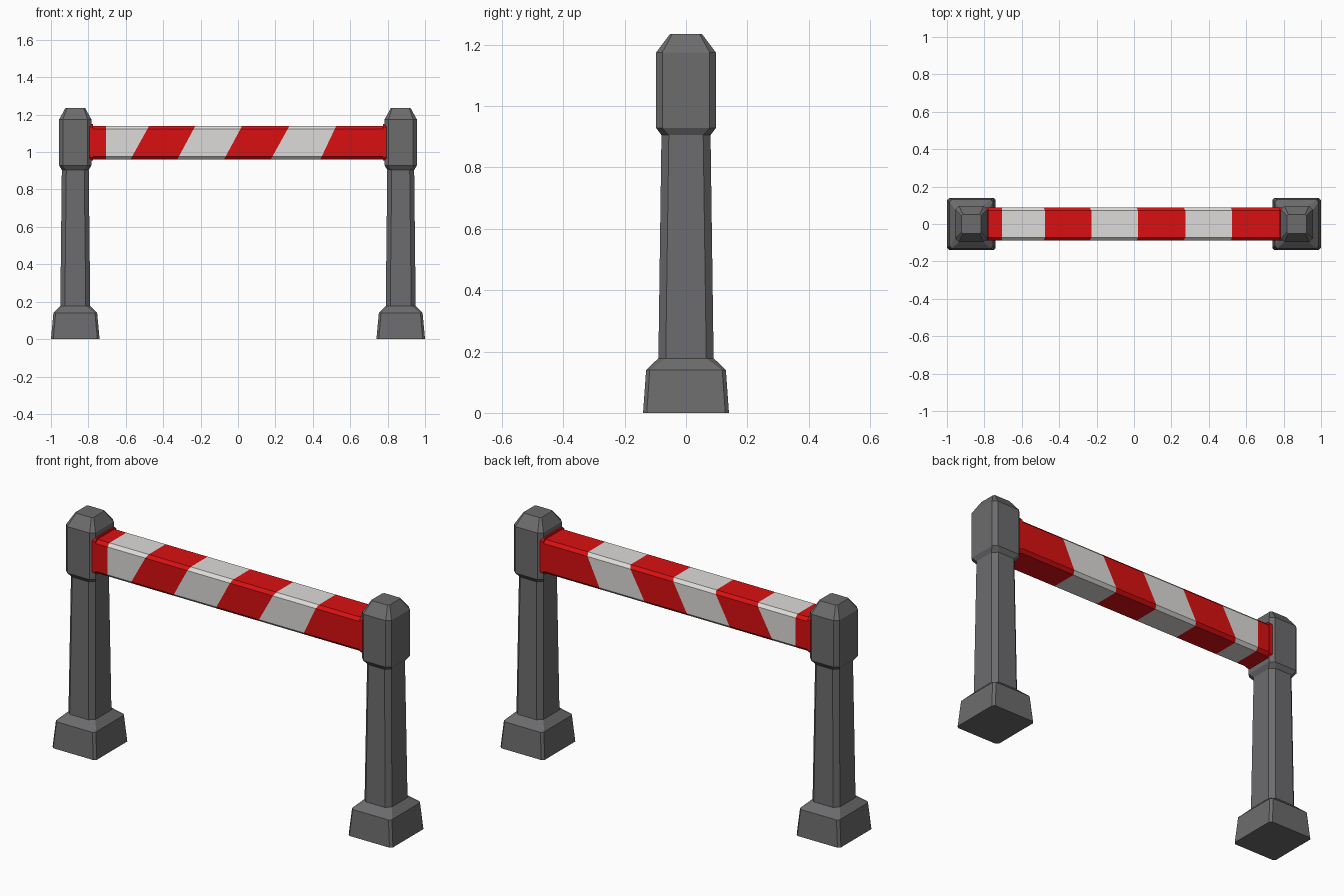
import bpy, bmesh

if "Cube" in bpy.data.objects:
    bpy.data.objects.remove(bpy.data.objects["Cube"])


def material(name, color):
    m = bpy.data.materials.new(name)
    m.diffuse_color = (*color, 1)
    m.use_nodes = True
    m.node_tree.nodes["Principled BSDF"].inputs["Base Color"].default_value = m.diffuse_color
    return m


GREY = material("dark_grey", (0.15, 0.15, 0.155))
RED = material("red", (0.70, 0.005, 0.006))
WHITE = material("off_white", (0.72, 0.71, 0.69))


def octagon(a, b, c):
    """Rectangle of half sizes a, b with corners cut by c."""
    return [(a, -b + c), (a, b - c), (a - c, b), (-a + c, b),
            (-a, b - c), (-a, -b + c), (-a + c, -b), (a - c, -b)]


def loft(name, rings, mats, band_mats=None):
    """Skin a list of 3D rings, one material index per band, caps included."""
    bm = bmesh.new()
    loops = [[bm.verts.new(p) for p in ring] for ring in rings]
    n = len(loops[0])
    band_mats = band_mats or [0] * (len(loops) - 1)
    for lo, hi, mi in zip(loops, loops[1:], band_mats):
        for i in range(n):
            j = (i + 1) % n
            bm.faces.new((lo[i], lo[j], hi[j], hi[i])).material_index = mi
    bm.faces.new(loops[0][::-1]).material_index = band_mats[0]
    bm.faces.new(loops[-1]).material_index = band_mats[-1]
    bmesh.ops.recalc_face_normals(bm, faces=bm.faces)
    mesh = bpy.data.meshes.new(name)
    bm.to_mesh(mesh)
    bm.free()
    for m in mats:
        mesh.materials.append(m)
    ob = bpy.data.objects.new(name, mesh)
    bpy.context.collection.objects.link(ob)
    return ob


# Post profile: height, half width x, half depth y, corner cut
POST = [
    (0.00, 0.130, 0.140, 0.012),
    (0.14, 0.117, 0.130, 0.012),
    (0.178, 0.080, 0.090, 0.024),
    (0.905, 0.072, 0.080, 0.024),
    (0.928, 0.086, 0.097, 0.020),
    (1.175, 0.086, 0.097, 0.020),
    (1.235, 0.053, 0.052, 0.008),
]
for side, sx in (("left", -1), ("right", 1)):
    rings = [[(sx * 0.87 + x, y, z) for x, y in octagon(a, b, c)]
             for z, a, b, c in POST]
    loft(side + "_post", rings, [GREY])

# Striped beam: rings at slanted stripe borders (x at bottom, x at top)
Z0, Z1 = 0.96, 1.14
BORDERS = [(-0.80, -0.80), (-0.705, -0.705), (-0.575, -0.475),
           (-0.325, -0.228), (-0.075, 0.022), (0.175, 0.275),
           (0.44, 0.525), (0.80, 0.80)]
section = octagon(0.087, (Z1 - Z0) / 2, 0.016)
rings = []
for xb, xt in BORDERS:
    rings.append([(xb + (xt - xb) * (z / (Z1 - Z0) + 0.5), y, z + (Z0 + Z1) / 2)
                  for y, z in section])
loft("striped_beam", rings, [RED, WHITE], [0, 1, 0, 1, 0, 1, 0])

# Red collars where the beam meets the posts
for side, sx in (("left", -1), ("right", 1)):
    rings = [[(sx * x, y, z + 1.052) for y, z in octagon(0.089, 0.098, 0.016)]
             for x in (0.776, 0.795)]
    loft(side + "_collar", rings, [RED])
